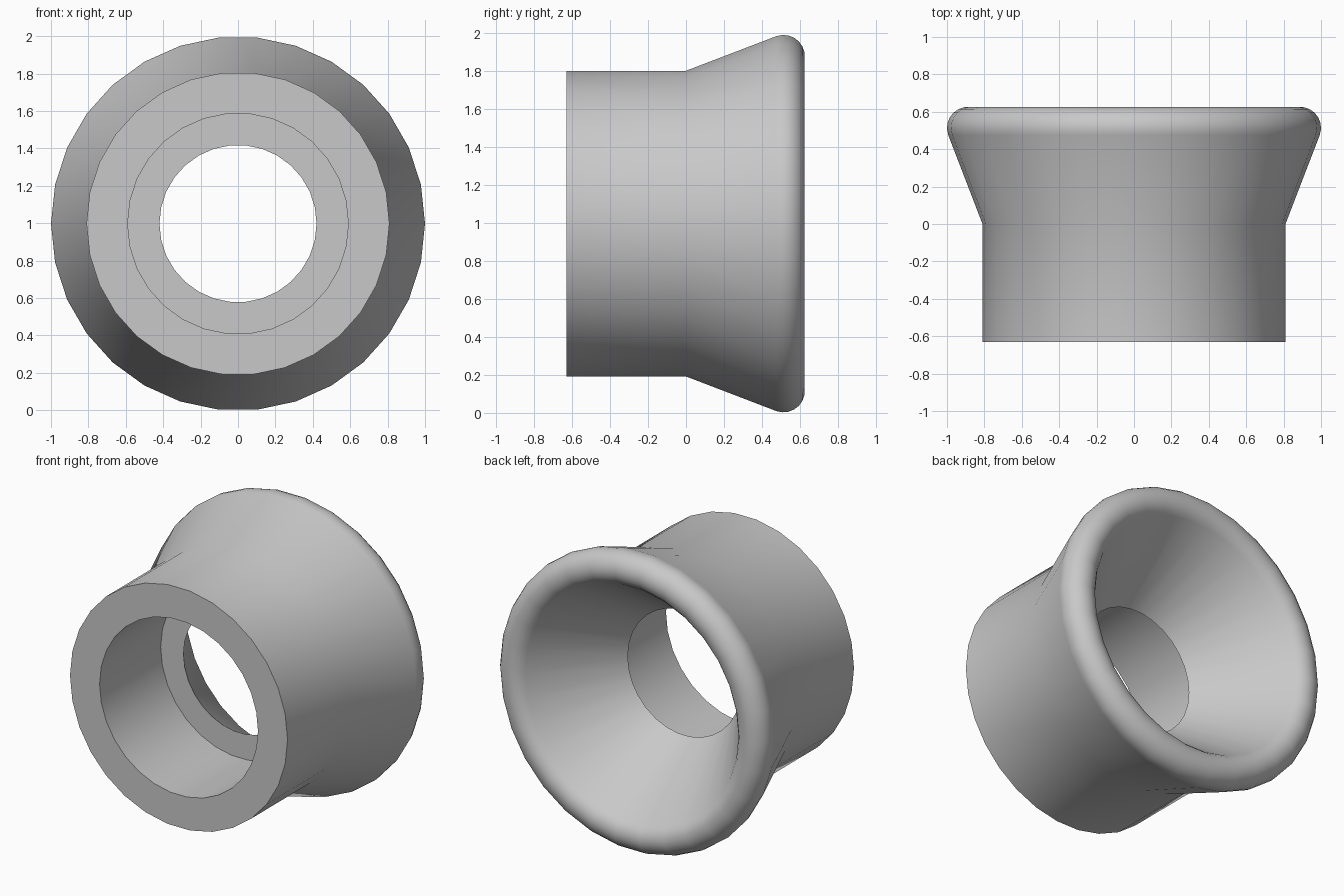
import bpy, bmesh
from math import radians, cos, sin, pi
from mathutils import Vector, Matrix

if "Cube" in bpy.data.objects:
    bpy.data.objects.remove(bpy.data.objects["Cube"], do_unlink=True)

SIDES = 30
AXIS_HEIGHT = 0.9975

# Plain grey material
grey = bpy.data.materials.new("plain grey")
grey.use_nodes = True
colour = (0.58, 0.58, 0.58, 1)
grey.diffuse_color = colour
grey.node_tree.nodes["Principled BSDF"].inputs["Base Color"].default_value = colour

# Cross-section as (radius, y): straight sleeve, flared horn, rounded lip
lip_radius, lip_y, lip_round = 0.888, 0.514, 0.112
profile = [(0.59, -0.63), (0.81, -0.63), (0.81, 0.0)]
for i in range(11):
    a = radians(-20 + 166 * i / 10)
    profile.append((lip_radius + lip_round * cos(a), lip_y + lip_round * sin(a)))
# Inner cone meets the counterbore ledge at a thin edge
profile += [(0.42, 0.02), (0.59, 0.02)]

# Revolve the closed section around the y axis
bm = bmesh.new()
verts = [bm.verts.new((r, y, 0)) for r, y in profile]
edges = [bm.edges.new((verts[i - 1], verts[i])) for i in range(len(verts))]
bmesh.ops.spin(bm, geom=verts + edges, cent=Vector(), axis=Vector((0, 1, 0)),
               angle=2 * pi, steps=SIDES, use_merge=True)
bmesh.ops.remove_doubles(bm, verts=bm.verts, dist=0.0001)
bmesh.ops.recalc_face_normals(bm, faces=bm.faces)
bmesh.ops.transform(bm, matrix=Matrix.Translation((0, 0, AXIS_HEIGHT)), verts=bm.verts)
mesh = bpy.data.meshes.new("flared_sleeve")
bm.to_mesh(mesh)
bm.free()
mesh.materials.append(grey)

sleeve = bpy.data.objects.new("flared_sleeve", mesh)
bpy.context.collection.objects.link(sleeve)

# Smooth curved walls, crisp end faces
bpy.ops.object.select_all(action="DESELECT")
sleeve.select_set(True)
bpy.context.view_layer.objects.active = sleeve
bpy.ops.object.shade_smooth_by_angle(angle=radians(35))
